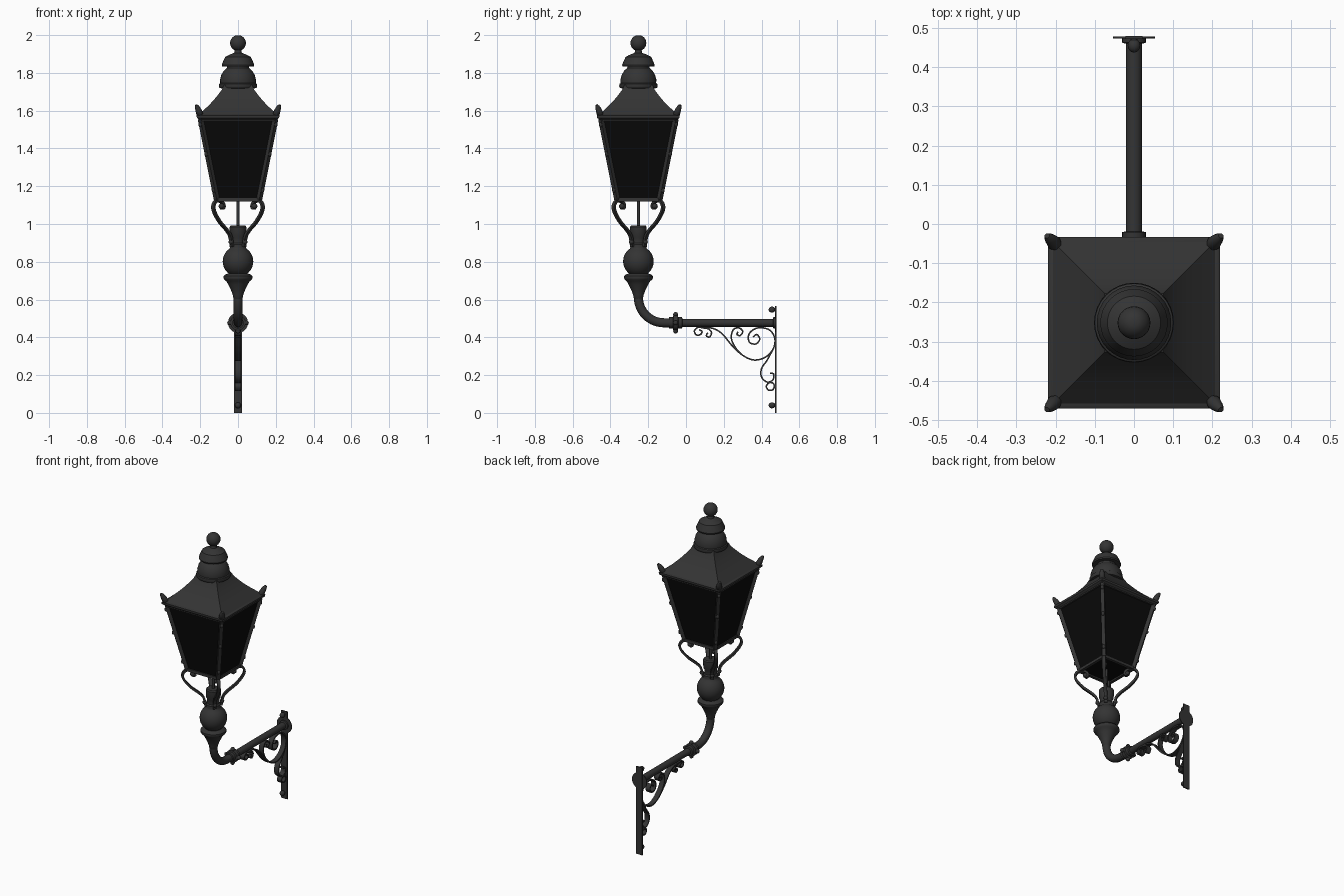
import bpy, bmesh, math
from mathutils import Vector, Matrix

if "Cube" in bpy.data.objects:
    bpy.data.objects.remove(bpy.data.objects["Cube"])


def material(name, value):
    m = bpy.data.materials.new(name)
    m.use_nodes = True
    colour = (value, value, value, 1)
    m.diffuse_color = colour
    m.node_tree.nodes["Principled BSDF"].inputs["Base Color"].default_value = colour
    return m


IRON = material("dark iron", 0.034)
GLASS = material("black glass", 0.003)
AXIS_Y = -0.252
AXIS = Matrix.Translation((0, AXIS_Y, 0))
DIAGONALS = [math.radians(45 + 90 * i) for i in range(4)]
ALONG_Y = Matrix.Rotation(-math.pi / 2, 4, 'X')
# Side plane: local x becomes world y, local y becomes world z
SIDE = Matrix(((0, 0, 1, 0), (1, 0, 0, 0), (0, 1, 0, 0), (0, 0, 0, 1)))


def finish(name, bm, matrix=Matrix(), mat=IRON):
    bmesh.ops.remove_doubles(bm, verts=bm.verts, dist=1e-5)
    bmesh.ops.recalc_face_normals(bm, faces=bm.faces)
    me = bpy.data.meshes.new(name)
    bm.to_mesh(me)
    bm.free()
    ob = bpy.data.objects.new(name, me)
    bpy.context.collection.objects.link(ob)
    ob.matrix_world = matrix
    me.materials.append(mat)
    bpy.ops.object.select_all(action='DESELECT')
    ob.select_set(True)
    bpy.context.view_layer.objects.active = ob
    bpy.ops.object.shade_smooth_by_angle(angle=math.radians(35))
    return ob


def loft(bm, rings):
    loops = [[bm.verts.new(p) for p in ring] for ring in rings]
    n = len(loops[0])
    for a, b in zip(loops, loops[1:]):
        for i in range(n):
            j = (i + 1) % n
            bm.faces.new((a[i], a[j], b[j], b[i]))
    bm.faces.new(loops[0])
    bm.faces.new(loops[-1])


def turned(name, profile, matrix=AXIS, sides=32, mat=IRON, phase=0):
    """Solid of revolution from (radius, height) pairs."""
    bm = bmesh.new()
    angles = [phase + math.tau * i / sides for i in range(sides)]
    loft(bm, [[(r * math.cos(a), r * math.sin(a), z) for a in angles] for r, z in profile])
    return finish(name, bm, matrix, mat)


def squared(name, profile, mat=IRON):
    """Square loft from (half width, height) pairs."""
    return turned(name, [(h * math.sqrt(2), z) for h, z in profile], AXIS, 4, mat, math.pi / 4)


def smooth_path(pts, steps=7):
    p = [Vector(q) for q in pts]
    p = [2 * p[0] - p[1]] + p + [2 * p[-1] - p[-2]]
    out = []
    for a, b, c, d in zip(p, p[1:], p[2:], p[3:]):
        for i in range(steps):
            t = i / steps
            out.append(0.5 * (2 * b + (c - a) * t + (2 * a - 5 * b + 4 * c - d) * t * t
                              + (3 * b - a - 3 * c + d) * t ** 3))
    return out + [p[-2]]


def strap(name, pts, half_width, thickness, matrix):
    """Flat bar bent along a path in the local xy plane."""
    path = smooth_path(pts)
    bm = bmesh.new()
    rings = []
    for i, p in enumerate(path):
        t = (path[min(i + 1, len(path) - 1)] - path[max(i - 1, 0)]).normalized()
        n = Vector((-t.y, t.x)) * thickness / 2
        rings.append([(*(p + n * s), half_width * w)
                      for s, w in ((1, 1), (1, -1), (-1, -1), (-1, 1))])
    loft(bm, rings)
    return finish(name, bm, matrix)


def ball(name, centre, radius, scale=(1, 1, 1)):
    bm = bmesh.new()
    bmesh.ops.create_uvsphere(bm, u_segments=16, v_segments=10, radius=radius)
    return finish(name, bm, Matrix.Translation(centre) @ Matrix.Diagonal((*scale, 1)))


def bar(name, a, b, size):
    """Square bar between two points."""
    a, b = Vector(a), Vector(b)
    bm = bmesh.new()
    bmesh.ops.create_cube(bm, size=1)
    rot = (b - a).to_track_quat('Z', 'Y').to_matrix().to_4x4()
    m = Matrix.Translation((a + b) / 2) @ rot @ Matrix.Diagonal((size, size, (b - a).length, 1))
    bmesh.ops.transform(bm, matrix=m, verts=bm.verts)
    return finish(name, bm, AXIS)


def tube(name, pts, radii):
    cu = bpy.data.curves.new(name, 'CURVE')
    cu.dimensions = '3D'
    cu.bevel_depth = 1
    cu.bevel_resolution = 4
    cu.use_fill_caps = True
    sp = cu.splines.new('POLY')
    sp.points.add(len(pts) - 1)
    for q, p, r in zip(sp.points, pts, radii):
        q.co = (*p, 1)
        q.radius = r
    sp.use_smooth = True
    cu.materials.append(IRON)
    ob = bpy.data.objects.new(name, cu)
    bpy.context.collection.objects.link(ob)
    return ob


def arc(radius, z, steps=12):
    return [(radius * math.cos(a), z + radius * math.sin(a))
            for a in [math.pi * (i / steps - 0.5) for i in range(1, steps)]]


# Chimney cap and finial
turned("chimney_cap", [(.07, 1.715), (.098, 1.72), (.102, 1.728), (.1, 1.742), (.094, 1.746),
                       (.095, 1.765), (.088, 1.79), (.075, 1.812), (.06, 1.825), (.058, 1.834),
                       (.084, 1.834), (.086, 1.842), (.078, 1.862), (.068, 1.884), (.05, 1.894),
                       (.036, 1.9), (.02, 1.906), (.016, 1.93)])
turned("finial_ball", arc(.042, 1.958), sides=24)

# Roof and eaves
squared("roof", [(.215, 1.572), (.188, 1.597), (.158, 1.625), (.13, 1.654), (.104, 1.686),
                 (.085, 1.712), (.075, 1.735)])
squared("eaves", [(.205, 1.552), (.218, 1.562), (.219, 1.575), (.21, 1.58)])

# Glazing body and frame
LOW, HIGH = (.112, 1.128), (.198, 1.556)
squared("glass_panes", [LOW, HIGH], GLASS)
for i, a in enumerate(DIAGONALS):
    def corner(ring, angle, grow=0):
        r = (ring[0] + grow) * math.sqrt(2)
        return Vector((r * math.cos(angle), r * math.sin(angle), ring[1]))
    b = a + math.pi / 2
    post = bar(f"corner_post_{i}", corner(LOW, a), corner(HIGH, a), .022)
    bar(f"bottom_rail_{i}", corner(LOW, a), corner(LOW, b), .018)
    bar(f"top_rail_{i}", corner(HIGH, a, -.003), corner(HIGH, b, -.003), .022)
    for t in (.12, .57, .93):
        c = corner(LOW, a, .007).lerp(corner(HIGH, a, .007), t)
        ball(f"post_clip_{i}", c + Vector((0, AXIS_Y, 0)), .01, (1, 1, 1.4))
    # Upturned corner horn
    d = Vector((math.cos(a), math.sin(a), 0))
    pts = [d * r + Vector((0, AXIS_Y, z)) for r, z in
           ((.27, 1.575), (.288, 1.585), (.298, 1.605), (.307, 1.62), (.314, 1.63))]
    tube(f"corner_horn_{i}", pts, (.008, .019, .016, .012, .007))
    # Scrolled support arm
    frame = AXIS @ Matrix.Rotation(a - math.pi / 2, 4, 'Z') @ SIDE
    strap(f"support_arm_{i}", [(.128, 1.092), (.118, 1.083), (.108, 1.092), (.114, 1.11),
                               (.14, 1.122), (.17, 1.118), (.185, 1.09), (.172, 1.055),
                               (.135, 1.01), (.085, .968), (.058, .935), (.046, .88)],
          .01, .013, frame)
    ball(f"arm_curl_{i}", d * .124 + Vector((0, AXIS_Y, 1.094)), .015)
    ball(f"arm_bolt_{i}", d * .052 + Vector((0, AXIS_Y, .905)), .013)

# Supply rod and turned column
turned("supply_rod", [(.008, .98), (.008, 1.135)], sides=12)
turned("column", [(.02, .6), (.024, .605), (.028, .625), (.037, .65), (.052, .68), (.062, .697),
                  (.072, .705), (.077, .714), (.076, .724), (.068, .732), (.052, .738)]
       + [(r, z) for r, z in arc(.081, .802, 16) if r > .04]
       + [(.043, .875), (.043, .892), (.037, .9), (.037, .925), (.043, .935), (.044, .985),
          (.038, .992)])

# Bent pipe running back to the wall
R = .135
bend = [(0, AXIS_Y + R - R * math.cos(t), .477 + R - R * math.sin(t))
        for t in [math.pi / 2 * i / 14 for i in range(15)]]
tube("bent_pipe", [(0, AXIS_Y, .64)] + bend + [(0, -.05, .477)], [.024] * 17)
tube("wall_pipe", [(0, -.06, .477), (0, .476, .477)], [.021] * 2)


def on_pipe(y):
    return Matrix.Translation((0, y, .477)) @ ALONG_Y


# Pipe coupling with bolts
turned("coupling", [(.024, -.036), (.03, -.034), (.03, -.014), (.04, -.012), (.04, .012),
                    (.03, .014), (.03, .034), (.022, .036)], on_pipe(-.055), 24)
for i in range(4):
    a = math.pi / 2 * i
    ball(f"coupling_bolt_{i}", (.044 * math.cos(a), -.055, .477 + .044 * math.sin(a)), .013)

# Wall plate, flange and fixing bolts
turned("wall_flange", [(.053, 0), (.053, .005)], on_pipe(.473), 24)
turned("wall_collar", [(.023, 0), (.03, .003), (.03, .014)], on_pipe(.46), 24)
bm = bmesh.new()
bmesh.ops.create_cube(bm, size=1)
finish("wall_plate", bm, Matrix.Translation((0, .476, .283)) @ Matrix.Diagonal((.044, .008, .566, 1)))
for z in (.04, .547):
    ball("fixing_bolt", (0, .455, z), .016, (1, 1.1, 1))
    turned("bolt_shank", [(.009, 0), (.009, .025)], Matrix.Translation((0, .45, z)) @ ALONG_Y, 12)

# Scrollwork bracket under the pipe
SCROLLS = {
    "main_scroll": [(.115, .425), (.108, .408), (.125, .402), (.135, .425), (.118, .445),
                    (.09, .45), (.14, .448), (.19, .42), (.245, .355), (.3, .305), (.36, .28),
                    (.42, .295), (.462, .34), (.47, .395), (.44, .44), (.38, .45), (.335, .42),
                    (.335, .375), (.37, .365), (.39, .39), (.375, .415), (.355, .402)],
    "inner_scroll": [(.275, .43), (.27, .415), (.288, .41), (.3, .432), (.28, .45), (.25, .44),
                     (.24, .395), (.262, .345), (.3, .305)],
    "lower_scroll": [(.465, .345), (.43, .28), (.4, .235), (.4, .19), (.43, .163), (.46, .175),
                     (.464, .205), (.445, .21)],
    "front_ring": [(.09, .45), (.065, .453), (.045, .435), (.053, .414), (.075, .414),
                   (.085, .43), (.07, .441)],
    "lower_ring": [(.455, .163), (.468, .145), (.46, .123), (.438, .12), (.425, .14), (.44, .16),
                   (.462, .158)],
}
for name, pts in SCROLLS.items():
    strap(name, pts, .016, .008, SIDE)
